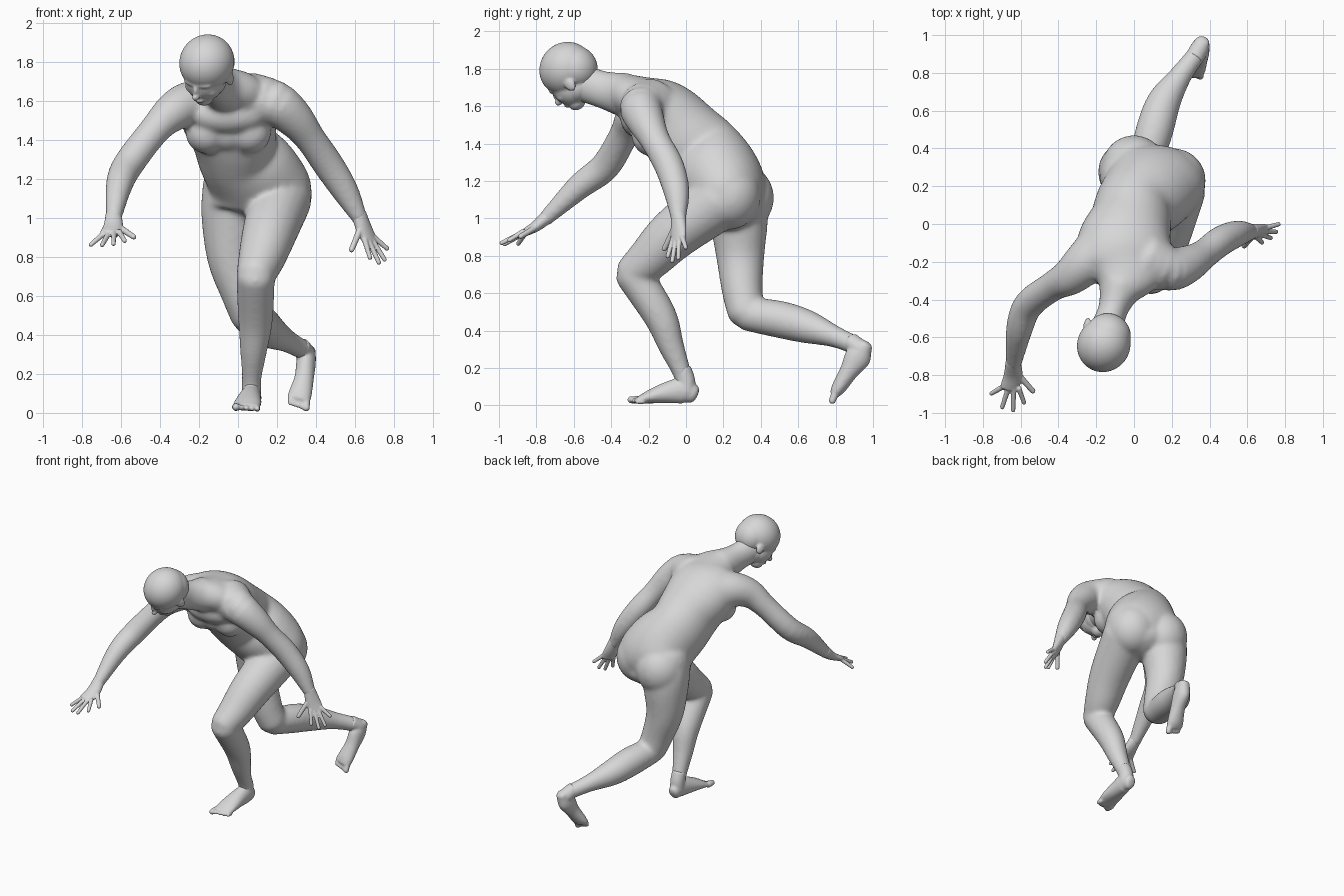
import bpy, bmesh, math
from mathutils import Vector, Matrix

if "Cube" in bpy.data.objects:
    bpy.data.objects.remove(bpy.data.objects["Cube"])

clay = bpy.data.materials.new("clay_grey")
clay.use_nodes = True
GREY = (0.68, 0.68, 0.68, 1)
clay.diffuse_color = GREY
clay.node_tree.nodes["Principled BSDF"].inputs["Base Color"].default_value = GREY

ACROSS = Vector((1, 0, 0))


def spline(pts, steps=4):
    """Smooth list of ring data (x, y, z, half width, half depth)."""
    points = [Vector(q) for q in pts]
    points.insert(0, points[0] * 2 - points[1])
    points.append(points[-1] * 2 - points[-2])
    out = []
    for before, start, end, after in zip(points, points[1:], points[2:], points[3:]):
        leave, arrive = (end - before) / 2, (after - start) / 2
        for s in range(steps):
            t = s / steps
            ease = t * t * (3 - 2 * t)
            out.append(start.lerp(end, ease) + leave * t * (1 - t) ** 2
                       - arrive * t * t * (1 - t))
    return out + [points[-2]]


def loft(bm, pts, side=ACROSS, dome=0.8, sides=20):
    """Elliptical tube through the rings, closed with rounded ends."""
    rows = spline([q if len(q) == 5 else (*q, q[-1]) for q in pts])
    path = [row.copy().resize(3) or Vector(row[:3]) for row in rows]
    last = len(path) - 1
    data = []
    for i, (centre, row) in enumerate(zip(path, rows)):
        along = (path[min(i + 1, last)] - path[max(i - 1, 0)]).normalized()
        data.append((centre, along, row[3], row[4]))

    def cap(ring, sign):
        centre, along, wide, deep = ring
        reach = along * sign * min(wide, deep) * dome
        angles = [math.pi * k / 8 for k in (1, 2, 3)]
        return [(centre + reach * math.sin(angle), along,
                 wide * math.cos(angle), deep * math.cos(angle)) for angle in angles]

    data = cap(data[0], -1)[::-1] + data + cap(data[-1], 1)
    rings = []
    for centre, along, wide, deep in data:
        lateral = (side - along * side.dot(along)).normalized()
        normal = along.cross(lateral)
        ring = []
        for k in range(sides):
            angle = math.tau * k / sides
            ring.append(bm.verts.new(centre + lateral * wide * math.cos(angle)
                                     + normal * deep * math.sin(angle)))
        rings.append(ring)
    for ring, following in zip(rings, rings[1:]):
        for k in range(sides):
            after = (k + 1) % sides
            bm.faces.new((ring[k], ring[after], following[after], following[k]))
    bm.faces.new(rings[0][::-1])
    bm.faces.new(rings[-1])


def blob(bm, centre, radii, frame=Matrix.Identity(4)):
    matrix = frame @ Matrix.Translation(centre) @ Matrix.Diagonal((*radii, 1))
    bmesh.ops.create_icosphere(bm, subdivisions=4, radius=1, matrix=matrix)


def finish(bm, name, voxel, smooth):
    """Fuse the overlapping pieces into one smooth skin."""
    bmesh.ops.recalc_face_normals(bm, faces=bm.faces)
    mesh = bpy.data.meshes.new(name)
    bm.to_mesh(mesh)
    bm.free()
    mesh.materials.append(clay)
    part = bpy.data.objects.new(name, mesh)
    bpy.context.collection.objects.link(part)
    blend = part.modifiers.new("blend", 'REMESH')
    blend.mode = 'VOXEL'
    blend.voxel_size = voxel
    blend.use_smooth_shade = True
    soften = part.modifiers.new("soften", 'SMOOTH')
    soften.factor = 0.5
    soften.iterations = smooth


# Torso, from the neck down to the crotch
body = bmesh.new()
loft(body, [(-.08, -.38, 1.69, .09), (-.05, -.28, 1.65, .19, .12),
            (-.05, -.2, 1.6, .25, .17), (-.05, -.1, 1.53, .25, .2),
            (-.02, 0, 1.42, .22), (0, .09, 1.33, .21, .23),
            (.07, .17, 1.23, .25, .23), (.1, .23, 1.13, .28, .21),
            (.09, .27, 1.04, .2, .15)], side=Vector((1, -.1, 0)), dome=.6, sides=32)
# Buttocks
blob(body, (0, .3, 1.11), (.17, .17, .18))
blob(body, (.21, .23, 1.12), (.17, .17, .18))
# Chest: two breasts, the middle between them and the muscle above
for x in (-.16, .06):
    blob(body, (x, -.18, 1.44), (.11, .11, .11))
blob(body, (-.05, -.18, 1.45), (.13, .1, .11))
blob(body, (-.05, -.25, 1.53), (.2, .1, .1))

# Neck
loft(body, [(-.15, -.57, 1.73, .09, .1), (-.11, -.45, 1.69, .08, .1),
            (-.07, -.33, 1.66, .12)], side=Vector((1, -.3, 0)))

# Arms, starting from the shoulder blades
loft(body, [(-.17, -.14, 1.57, .15), (-.26, -.21, 1.58, .12), (-.34, -.28, 1.54, .1),
            (-.43, -.33, 1.45, .08), (-.56, -.43, 1.28, .08), (-.61, -.57, 1.17, .07),
            (-.64, -.76, .99, .04)], dome=.5)
loft(body, [(.07, -.19, 1.6, .15), (.19, -.24, 1.59, .12), (.29, -.21, 1.51, .1),
            (.37, -.16, 1.41, .08), (.46, -.09, 1.28, .08), (.55, -.05, 1.14, .07),
            (.63, -.04, .99, .04)], dome=.5)

# Front leg: thigh, then shin
loft(body, [(.22, .18, 1.1, .16), (.16, -.06, .92, .14), (.12, -.19, .79, .12),
            (.09, -.28, .71, .1)])
loft(body, [(.09, -.28, .7, .1), (.09, -.14, .48, .09), (.08, -.08, .32, .07),
            (.07, -.02, .17, .05), (.07, 0, .1, .05)])

# Trailing leg: thigh, then shin
loft(body, [(-.02, .25, 1.18, .16), (-.03, .28, 1.02, .16), (-.03, .29, .8, .13),
            (.02, .3, .62, .11), (.06, .32, .5, .1)])
loft(body, [(.06, .32, .49, .09), (.11, .5, .46, .1), (.16, .65, .42, .09),
            (.25, .79, .37, .06), (.34, .91, .32, .05)], dome=.5)
finish(body, "body", .012, 16)

# Head, built in its own frame: x to its left, -y to its face, z to its crown
left = Vector((.9, -.4, -.2)).normalized()
face = Vector((-.5, -.6, -.6))
face = (face - left * face.dot(left)).normalized()
crown = face.cross(left)
frame = Matrix((left, -face, crown)).transposed().to_4x4()
frame.translation = (-.16, -.64, 1.8)
head = bmesh.new()
head_parts = {
    "skull": ((0, 0, 0), (.14, .15, .14)),
    "back of skull": ((0, .05, -.03), (.12, .11, .12)),
    "face": ((0, -.05, -.08), (.1, .1, .11)),
    "jaw": ((0, -.01, -.12), (.09, .1, .08)),
    "chin": ((0, -.08, -.17), (.05, .05, .04)),
    "brow": ((0, -.12, -.04), (.08, .03, .02)),
    "nose bridge": ((0, -.15, -.08), (.014, .02, .04)),
    "nose tip": ((0, -.16, -.1), (.02, .025, .02)),
    "lips": ((0, -.135, -.145), (.03, .015, .014)),
}
for centre, radii in head_parts.values():
    blob(head, centre, radii, frame)
for sign in (-1, 1):
    eye, cheek, ear = sign * .045, sign * .05, sign * .117
    blob(head, (eye, -.115, -.065), (.02, .02, .012), frame)
    blob(head, (cheek, -.09, -.1), (.04, .04, .03), frame)
    blob(head, (ear, .01, -.09), (.015, .03, .04), frame)
finish(head, "head", .007, 5)


def digit(bm, base, tip, radius, taper):
    """Straight finger or toe."""
    end = base.lerp(tip, .95)
    loft(bm, [(*base, radius), (*end, radius * taper)], sides=10)


def hand(name, palm, side, thumb, knuckles, tips, bulge):
    bm = bmesh.new()
    loft(bm, palm, side=Vector(side), dome=.5)
    digit(bm, *map(Vector, thumb), .018, .8)
    first, last = map(Vector, knuckles)
    index, little = map(Vector, tips)
    for i in range(4):
        t = i / 3
        # The middle fingers reach further than the outer two
        longer = Vector(bulge) * math.sin(math.pi * t)
        digit(bm, first.lerp(last, t), index.lerp(little, t) + longer, .015, .8)
    finish(bm, name, .005, 2)


hand("right_hand",
     palm=[(-.64, -.73, 1.02, .04), (-.64, -.8, .96, .05, .03), (-.66, -.87, .92, .05, .02)],
     side=(1, .1, 0), thumb=[(-.62, -.79, .96), (-.53, -.89, .9)],
     knuckles=[(-.61, -.87, .93), (-.69, -.86, .92)],
     tips=[(-.58, -.95, .88), (-.76, -.9, .86)], bulge=(0, -.07, -.01))
hand("left_hand",
     palm=[(.62, -.04, 1.02, .04), (.65, -.04, .94, .05, .03), (.68, -.04, .88, .05, .02)],
     side=(.6, .7, .3), thumb=[(.63, -.06, .95), (.58, -.12, .83)],
     knuckles=[(.65, -.07, .89), (.7, -.02, .9)],
     tips=[(.68, -.1, .79), (.77, 0, .84)], bulge=(.02, -.01, -.05))


def foot(name, ankle, sole, big_toe, little_toe, ahead):
    bm = bmesh.new()
    loft(bm, ankle, dome=.4)
    loft(bm, sole, dome=.6)
    for i in range(5):
        t = i / 4
        base = Vector(big_toe).lerp(Vector(little_toe), t)
        tip = base + Vector(ahead) * (1 - t / 3)
        digit(bm, base, tip, .022 if i == 0 else .015, .9)
    finish(bm, name, .006, 10)


foot("left_foot",
     ankle=[(.07, -.02, .19, .05), (.07, 0, .13, .05), (.07, 0, .07, .05)],
     sole=[(.07, .04, .06, .04, .05), (.07, -.01, .08, .05, .07),
           (.06, -.09, .07, .06), (.05, -.18, .05, .07, .04), (.04, -.25, .03, .07, .02)],
     big_toe=(-.01, -.25, .03), little_toe=(.1, -.23, .02), ahead=(0, -.05, 0))
foot("right_foot",
     ankle=[(.32, .88, .34, .05), (.35, .93, .3, .05), (.36, .93, .27, .04)],
     sole=[(.36, .96, .32, .04), (.35, .92, .26, .05, .07), (.34, .87, .18, .05),
           (.32, .82, .1, .06, .04), (.31, .8, .07, .06, .03)],
     big_toe=(.35, .8, .07), little_toe=(.27, .8, .08), ahead=(0, -.02, -.05))
